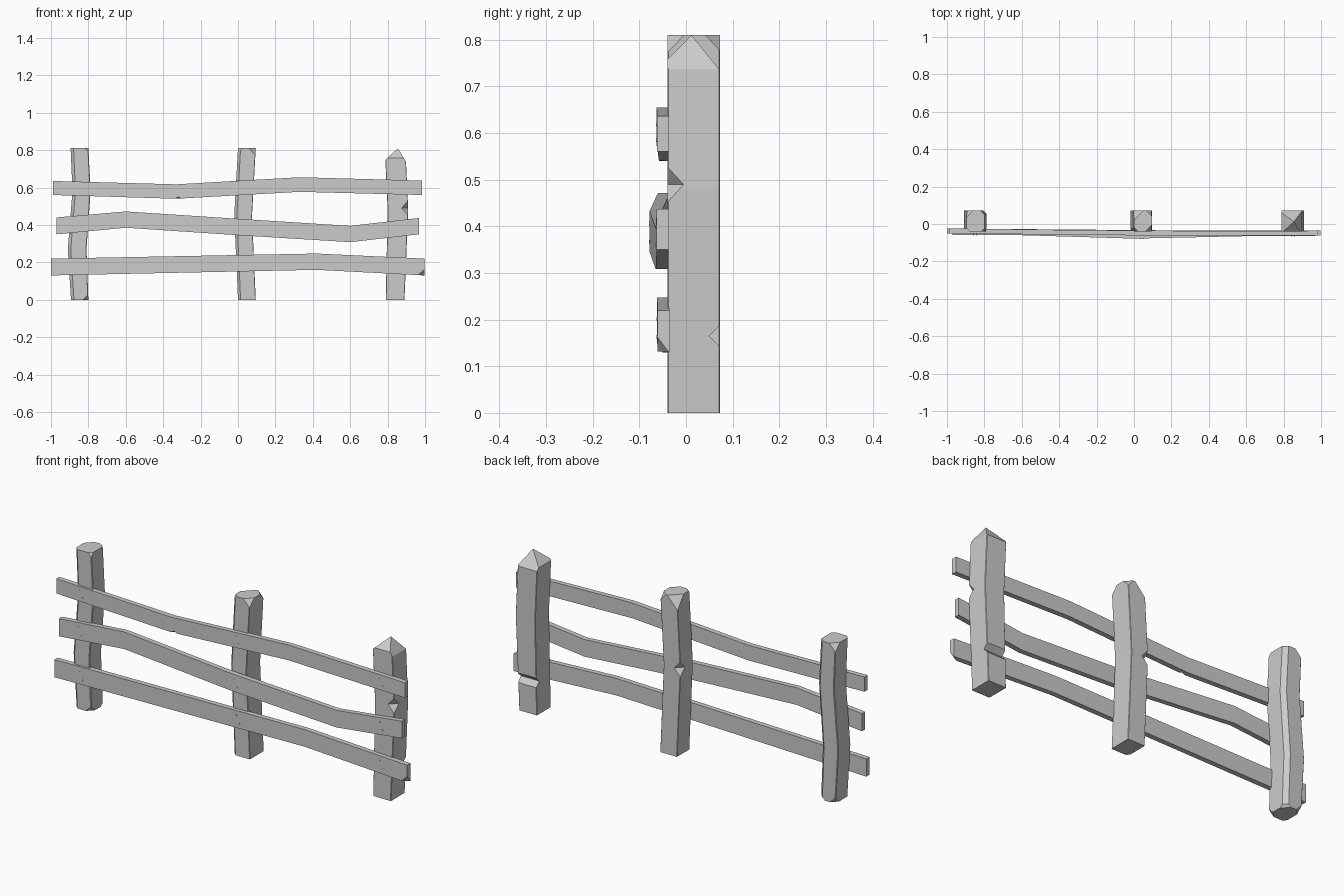
import bpy, bmesh
from mathutils import Vector, Matrix

cube = bpy.data.objects.get("Cube")
if cube:
    bpy.data.objects.remove(cube, do_unlink=True)

wood = bpy.data.materials.new("weathered_grey_wood")
wood.use_nodes = True
GREY = (0.6, 0.6, 0.6, 1)
wood.diffuse_color = GREY
wood.node_tree.nodes["Principled BSDF"].inputs["Base Color"].default_value = GREY


def make_object(name, bm):
    bmesh.ops.recalc_face_normals(bm, faces=bm.faces)
    mesh = bpy.data.meshes.new(name)
    bm.to_mesh(mesh)
    bm.free()
    mesh.materials.append(wood)
    obj = bpy.data.objects.new(name, mesh)
    bpy.context.collection.objects.link(obj)
    return obj


def loft(rings):
    """Skin a list of matching point rings and cap both ends."""
    bm = bmesh.new()
    loops = [[bm.verts.new(p) for p in ring] for ring in rings]
    for a, b in zip(loops, loops[1:]):
        for i in range(len(a)):
            j = (i + 1) % len(a)
            bm.faces.new((a[i], a[j], b[j], b[i]))
    bm.faces.new(loops[0])
    bm.faces.new(loops[-1])
    bmesh.ops.recalc_face_normals(bm, faces=bm.faces)
    return bm


def chip(bm, point, normal):
    """Slice away everything on the normal side of a plane and close the cut."""
    geom = bm.verts[:] + bm.edges[:] + bm.faces[:]
    cut = bmesh.ops.bisect_plane(bm, geom=geom, plane_co=point, plane_no=normal,
                                 clear_outer=True)["geom_cut"]
    edges = [e for e in cut if isinstance(e, bmesh.types.BMEdge)]
    if edges:
        bmesh.ops.edgeloop_fill(bm, edges=edges)


def notch(obj, centre, size):
    """Carve a diamond-shaped nick."""
    bm = bmesh.new()
    bmesh.ops.create_uvsphere(bm, u_segments=4, v_segments=2, radius=1)
    bmesh.ops.transform(bm, verts=bm.verts,
                        matrix=Matrix.Translation(centre) @ Matrix.Diagonal((*size, 1)))
    cutter = make_object("nick_cutter", bm)
    cutter.hide_render = True
    mod = obj.modifiers.new("nick", "BOOLEAN")
    mod.operation, mod.solver, mod.object = "DIFFERENCE", "EXACT", cutter
    bpy.context.view_layer.update()
    mesh = bpy.data.meshes.new_from_object(
        obj.evaluated_get(bpy.context.evaluated_depsgraph_get()))
    obj.modifiers.clear()
    obj.data = mesh
    bpy.data.objects.remove(cutter, do_unlink=True)


HEIGHT, FRONT, BACK = 0.81, -0.04, 0.073


def post_shape(path, bevels):
    """path: (z, left x, right x); bevels: front left, front right, back right, back left."""
    fl, fr, br, bl = bevels
    return loft([[(l, FRONT + fl, z), (l + fl, FRONT, z), (r - fr, FRONT, z),
                  (r, FRONT + fr, z), (r, BACK - br, z), (r - br, BACK, z),
                  (l + bl, BACK, z), (l, BACK - bl, z)] for z, l, r in path])


# Bowed post with a worn flat top
bm = post_shape([(0, -0.893, -0.80), (0.27, -0.91, -0.81), (0.58, -0.885, -0.788),
                 (HEIGHT, -0.895, -0.80)], (0.016, 0.003, 0.02, 0.003))
for x, y, z, n in [(-0.80, FRONT, 0.03, (1, -1, -1)), (-0.80, BACK, 0.03, (1, 1, -1.2)),
                   (-0.893, BACK, 0.03, (-1, 1, -1)), (-0.895, BACK, 0.77, (-1, 1, 0.9)),
                   (-0.80, FRONT, 0.79, (1, -1, 0.8)), (-0.80, BACK, 0.78, (1, 1, 0.8))]:
    chip(bm, (x, y, z), n)
make_object("right_post", bm)

# Centre post, kinked at a nick
bm = post_shape([(0, 0.0, 0.095), (0.45, -0.02, 0.075), (HEIGHT, 0.0, 0.095)],
                (0.014, 0.002, 0.002, 0.002))
for x, y, z, n in [(0.095, FRONT, 0.77, (1, -1, 0.9)), (0.0, BACK, 0.75, (-1, 1, 0.9)),
                   (0.0, FRONT, 0.785, (-1, -1, 0.9)), (0.095, BACK, 0.775, (1, 1, 0.9))]:
    chip(bm, (x, y, z), n)
post = make_object("centre_post", bm)
notch(post, (-0.02, BACK, 0.45), (0.035, 0.035, 0.04))

# Post hewn to a point
bm = post_shape([(0, 0.79, 0.89), (0.48, 0.80, 0.91), (HEIGHT, 0.785, 0.895)],
                (0.002, 0.002, 0.002, 0.002))
apex = Vector((0.855, 0.012, HEIGHT))
for n in [(-1, 0, 1.1), (1, 0, 0.6), (0, -1, 1.0), (0, 1, 0.8)]:
    chip(bm, apex, n)
post = make_object("left_post", bm)
notch(post, (0.91, FRONT, 0.49), (0.035, 0.035, 0.04))
notch(post, (0.84, BACK + 0.005, 0.165), (1.0, 0.03, 0.03))


def rail(name, path, thick=0.026):
    """path: (x, bottom z, top z, front y)."""
    return make_object(name, loft([[(x, y, b), (x, y, t), (x, y + thick, t),
                                    (x, y + thick, b)] for x, b, t, y in path]))


RAILS = {
    "top_rail": [(-0.99, 0.56, 0.635, -0.05), (-0.33, 0.54, 0.617, -0.058),
                 (0.33, 0.577, 0.655, -0.063), (0.985, 0.56, 0.637, -0.062)],
    "middle_rail": [(-0.97, 0.35, 0.44, -0.058), (-0.6, 0.385, 0.472, -0.06),
                    (0.0, 0.345, 0.433, -0.078), (0.6, 0.308, 0.395, -0.065),
                    (0.968, 0.35, 0.437, -0.063)],
    "bottom_rail": [(-1.0, 0.13, 0.22, -0.05), (0.42, 0.16, 0.247, -0.062),
                    (0.997, 0.13, 0.22, -0.061)],
}
rails = {name: rail(name, path) for name, path in RAILS.items()}
notch(rails["top_rail"], (-0.32, -0.058, 0.538), (0.025, 0.015, 0.012))
notch(rails["bottom_rail"], (1.0, -0.061, 0.125), (0.045, 0.03, 0.04))

# Small nail heads, two at each crossing
bm = bmesh.new()
for path in RAILS.values():
    for post_x in (-0.85, 0.04, 0.85):
        for a, b in zip(path, path[1:]):
            if a[0] <= post_x < b[0]:
                f = (post_x - a[0]) / (b[0] - a[0])
                _, low, high, y = (p + (q - p) * f for p, q in zip(a, b))
        for dx, part in ((-0.008, 0.72), (0.008, 0.28)):
            where = Matrix.Translation((post_x + dx, y, low + (high - low) * part))
            bmesh.ops.create_cone(bm, cap_ends=True, segments=6, radius1=0.004,
                                  radius2=0.004, depth=0.004,
                                  matrix=where @ Matrix.Rotation(1.5708, 4, "X"))
make_object("nail_heads", bm)
